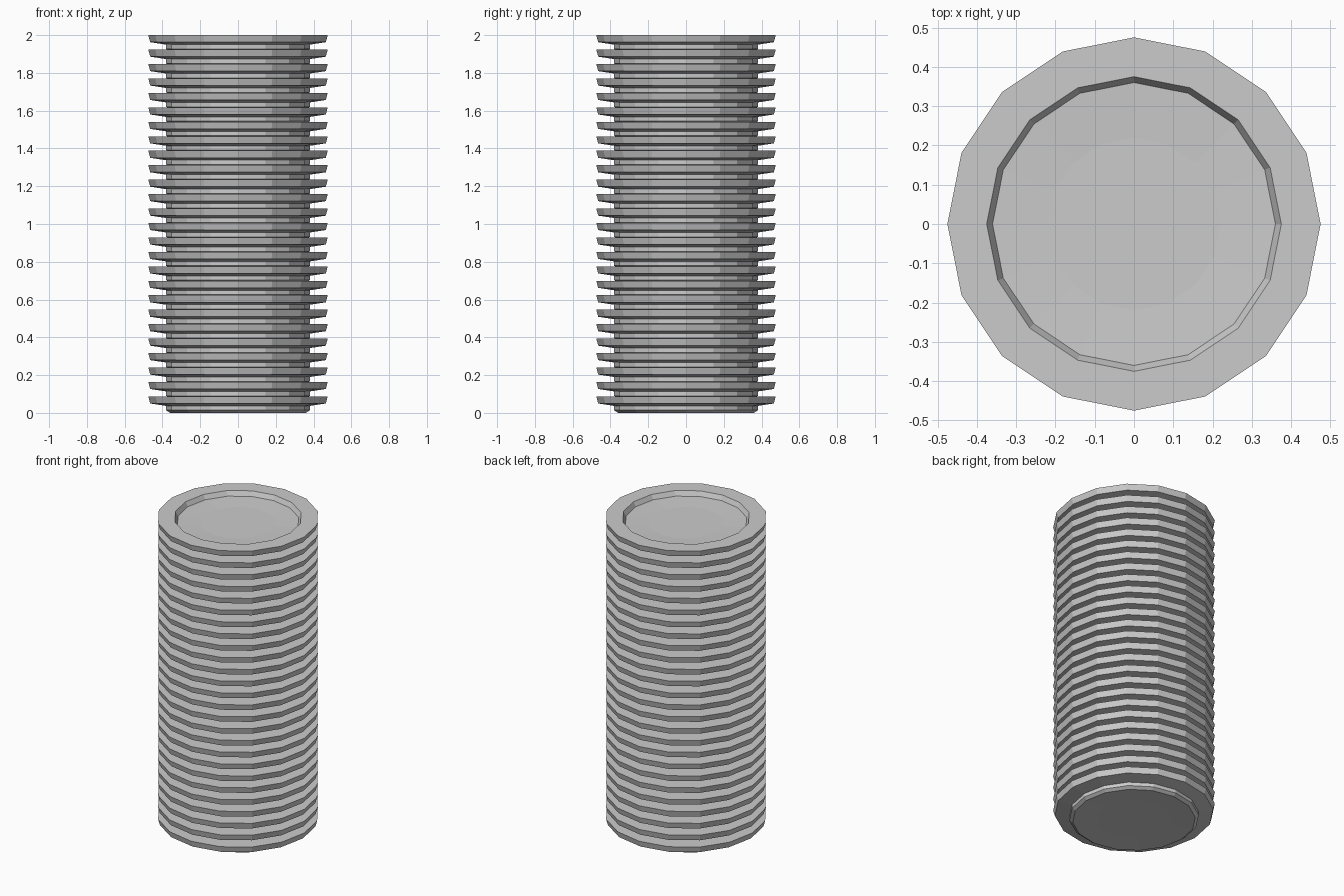
import bpy, bmesh, math

if "Cube" in bpy.data.objects:
    bpy.data.objects.remove(bpy.data.objects["Cube"])

SIDES, COUNT, PITCH = 16, 26, 0.0765

# Half cross-section of one dish (radius, height), underside centre to top centre
PROFILE = [(0, 0.004), (0.22, 0.004), (0.36, 0.0), (0.38, 0.014), (0.38, 0.037),
           (0.465, 0.05), (0.475, 0.0875), (0.375, 0.0875), (0.36, 0.058),
           (0.22, 0.052), (0, 0.052)]


def lathe(name, profile):
    bm = bmesh.new()
    rings = []
    for r, z in profile:
        n = SIDES if r else 1
        rings.append([bm.verts.new((r * math.cos(2 * math.pi * i / SIDES),
                                    r * math.sin(2 * math.pi * i / SIDES), z))
                      for i in range(n)])
    for a, b in zip(rings, rings[1:]):
        for i in range(SIDES):
            j = (i + 1) % SIDES
            quad = [a[i % len(a)], a[j % len(a)], b[j % len(b)], b[i % len(b)]]
            bm.faces.new(list(dict.fromkeys(quad)))
    bmesh.ops.recalc_face_normals(bm, faces=bm.faces)
    mesh = bpy.data.meshes.new(name)
    bm.to_mesh(mesh)
    bm.free()
    return mesh


# Stack of identical rimmed dishes
dish = lathe("dish", PROFILE)
for k in range(COUNT):
    obj = bpy.data.objects.new(f"dish_{k + 1}", dish)
    obj.location.z = k * PITCH
    bpy.context.collection.objects.link(obj)
